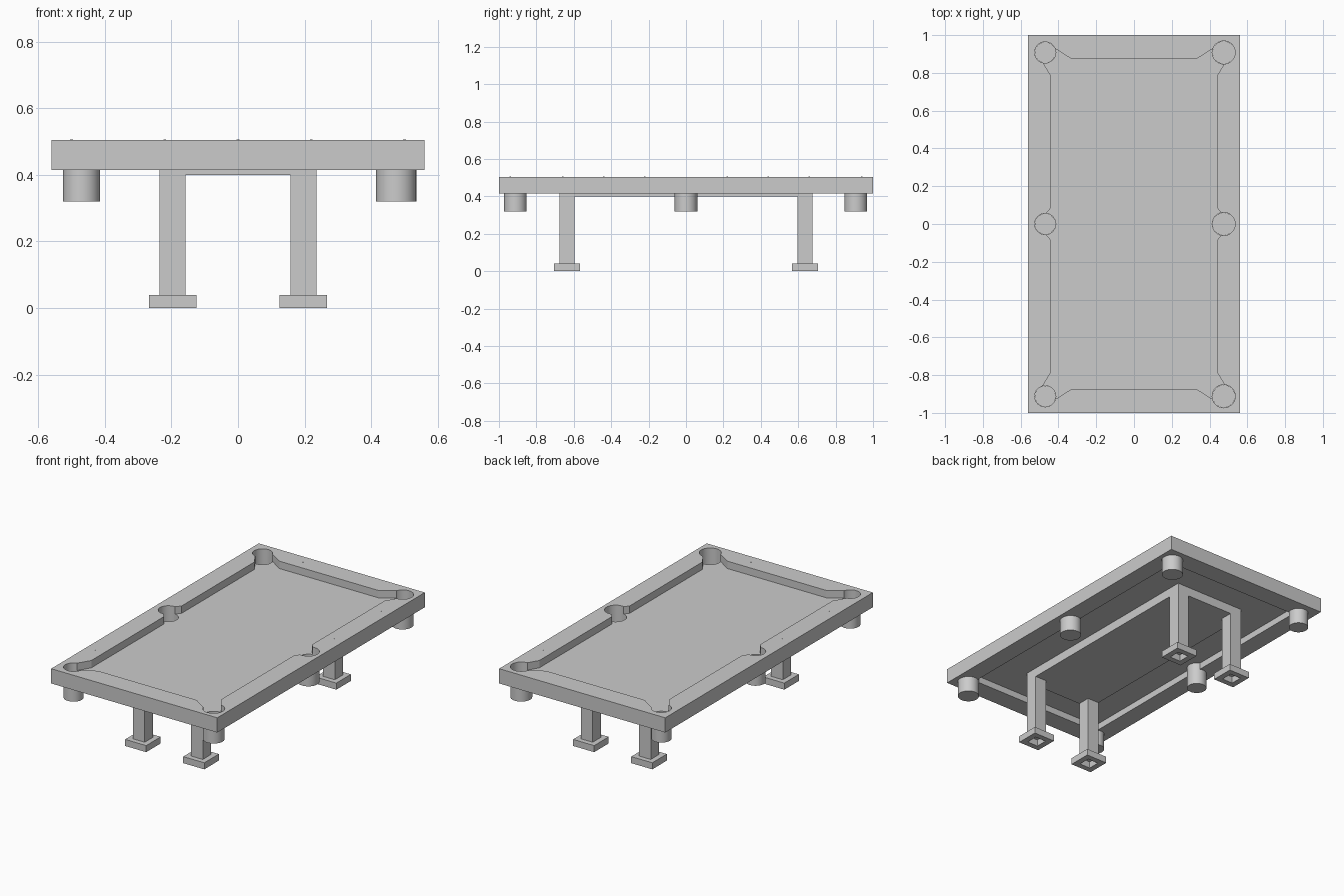
import bpy, bmesh, math

if "Cube" in bpy.data.objects:
    bpy.data.objects.remove(bpy.data.objects["Cube"])

TOP, RIM, BED, UNDER = 0.505, 0.415, 0.46, 0.455


def finish(name, bm):
    bmesh.ops.recalc_face_normals(bm, faces=bm.faces[:])
    me = bpy.data.meshes.new(name)
    bm.to_mesh(me)
    bm.free()
    ob = bpy.data.objects.new(name, me)
    bpy.context.collection.objects.link(ob)
    return ob


def prism(name, pts, z0, z1):
    bm = bmesh.new()
    f = bm.faces.new([bm.verts.new((x, y, z0)) for x, y in pts])
    r = bmesh.ops.extrude_face_region(bm, geom=[f])
    for v in r["geom"]:
        if isinstance(v, bmesh.types.BMVert):
            v.co.z = z1
    return finish(name, bm)


def box(name, x0, x1, y0, y1, z0, z1):
    return prism(name, [(x0, y0), (x1, y0), (x1, y1), (x0, y1)], z0, z1)


def circle(cx, cy, r, n=32):
    return [(cx + r * math.cos(2 * math.pi * i / n),
             cy + r * math.sin(2 * math.pi * i / n)) for i in range(n)]


def cut(ob, cutter):
    m = ob.modifiers.new("cut", "BOOLEAN")
    m.operation, m.solver, m.object = "DIFFERENCE", "EXACT", cutter
    bpy.context.view_layer.objects.active = ob
    bpy.ops.object.modifier_apply(modifier=m.name)
    bpy.data.objects.remove(cutter, do_unlink=True)


def smooth(ob):
    bpy.ops.object.select_all(action="DESELECT")
    ob.select_set(True)
    bpy.context.view_layer.objects.active = ob
    bpy.ops.object.shade_smooth_by_angle(angle=math.radians(30))


# Table slab with cushion-shaped playing recess and hollow underside
table = box("table_top", -0.56, 0.56, -1, 1, RIM, TOP)
quarter = [(0.47, 0.05), (0.44, 0.085), (0.44, 0.785), (0.485, 0.86),
           (0.475, 0.91), (0.443, 0.945), (0.333, 0.875)]
half = quarter + [(-x, y) for x, y in reversed(quarter)]
outline = half + [(-x, -y) for x, y in half]
cut(table, prism("play_cutter", outline, BED, 0.6))
cut(table, box("under_cutter", -0.45, 0.45, -0.88, 0.88, 0.3, UNDER))

# Pockets: holes through the slab with open cups below
for cx, r in ((-0.47, 0.056), (0.475, 0.061)):
    for cy in (-0.912, 0, 0.908):
        cut(table, prism("pocket_cutter", circle(cx, cy, r), 0.3, 0.6))
        cup = prism("pocket_cup", circle(cx, cy, r - 0.0005), 0.32, BED - 0.001)
        bm = bmesh.new()
        bm.from_mesh(cup.data)
        lid = [f for f in bm.faces if f.calc_center_median().z > 0.45]
        bmesh.ops.delete(bm, geom=lid, context="FACES_ONLY")
        bm.to_mesh(cup.data)
        bm.free()
        smooth(cup)
smooth(table)

# Support block between the legs
box("support_block", -0.235, 0.235, -0.675, 0.675, 0.40, UNDER)

# Legs and hollow feet
for sx in (-1, 1):
    for sy in (-1, 1):
        x, y = sx * 0.196, sy * 0.636
        box("leg", x - 0.039, x + 0.039, y - 0.039, y + 0.039, 0.04, 0.40)
        foot = box("foot", x - 0.071, x + 0.071, y - 0.07, y + 0.07, 0, 0.04)
        cut(foot, box("foot_cutter", x - 0.036, x + 0.036, y - 0.036, y + 0.036, -0.1, 0.1))

# Small sight markers on the rails
spots = [(s * 0.5, t * y) for s in (-1, 1) for t in (-1, 1) for y in (0.22, 0.44, 0.66)]
spots += [(x, s * 0.94) for s in (-1, 1) for x in (-0.22, 0, 0.22)]
for x, y in spots:
    prism("sight_marker", circle(x, y, 0.004, 8), TOP - 0.002, TOP + 0.0005)
